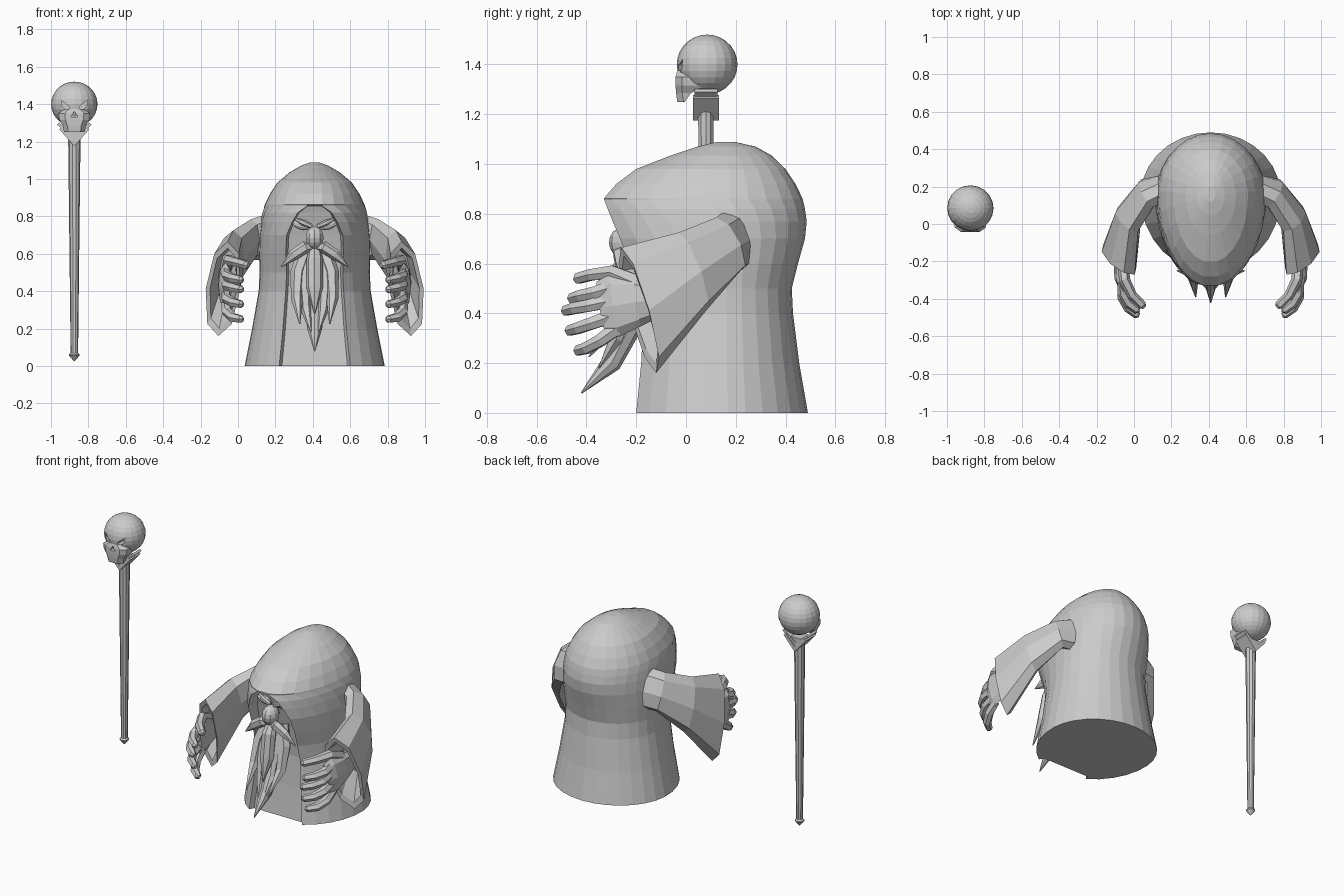
import bpy, bmesh, math
from mathutils import Vector, Matrix

if "Cube" in bpy.data.objects:
    bpy.data.objects.remove(bpy.data.objects["Cube"])

CX = 0.41                      # centre line of the robed figure
SX, SY = -0.875, 0.085         # axis of the staff
grey = bpy.data.materials.new("plain_grey")
grey.diffuse_color = (0.6, 0.6, 0.6, 1)
grey.use_nodes = True
grey.node_tree.nodes["Principled BSDF"].inputs["Base Color"].default_value = grey.diffuse_color


def finish(name, bm):
    bmesh.ops.recalc_face_normals(bm, faces=bm.faces)
    me = bpy.data.meshes.new(name)
    bm.to_mesh(me)
    bm.free()
    me.materials.append(grey)
    ob = bpy.data.objects.new(name, me)
    bpy.context.collection.objects.link(ob)
    return ob


def loft(name, rings):
    """Skin a list of equal-length rings and cap both ends."""
    bm = bmesh.new()
    vs = [[bm.verts.new(p) for p in r] for r in rings]
    n = len(vs[0])
    for a, b in zip(vs, vs[1:]):
        for i in range(n):
            j = (i + 1) % n
            bm.faces.new((a[i], a[j], b[j], b[i]))
    bm.faces.new(vs[0])
    bm.faces.new(vs[-1])
    return finish(name, bm)


def strand(name, pts, sizes, ref, n=6):
    """Tube through points; sizes are (side, other) radii, ref sets the frame."""
    pts = [Vector(p) for p in pts]
    rings = []
    for k, p in enumerate(pts):
        t = (pts[min(k + 1, len(pts) - 1)] - pts[max(k - 1, 0)]).normalized()
        u = t.cross(Vector(ref)).normalized()
        v = t.cross(u)
        a, b = sizes[k]
        rings.append([p + u * a * math.cos(q) + v * b * math.sin(q)
                      for q in (2 * math.pi * i / n for i in range(n))])
    return loft(name, rings)


def ball(name, loc, radii, tilt=0, seg=12, rng=8):
    bm = bmesh.new()
    bmesh.ops.create_uvsphere(bm, u_segments=seg, v_segments=rng, radius=1)
    m = Matrix.Translation(loc) @ Matrix.Rotation(tilt, 4, 'Y') @ Matrix.Diagonal((*radii, 1))
    bmesh.ops.transform(bm, matrix=m, verts=bm.verts)
    return finish(name, bm)


def prism(name, outline, y0, y1):
    """Outline in x and z, extruded along y."""
    return loft(name, [[(x, y, z) for x, z in outline] for y in (y0, y1)])


# Hooded robe: z, half width, front y, back y, opening half width, recess
rows = [
    (0, .375, -.20, .49, .19, .03), (.2, .335, -.18, .455, .17, .03),
    (.4, .30, -.17, .43, .155, .03), (.5, .295, -.19, .425, .15, .04),
    (.6, .298, -.225, .45, .155, .06), (.7, .295, -.265, .478, .15, .075),
    (.77, .288, -.295, .485, .12, .085), (.82, .28, -.315, .478, .09, .09),
    (.855, .27, -.328, .47, .04, .09), (.862, .268, -.33, .468, .04, 0),
    (.92, .24, -.28, .44, .04, 0), (.98, .20, -.20, .40, .035, 0),
    (1.035, .135, -.06, .343, .02, 0), (1.07, .075, .045, .28, .012, 0),
    (1.088, .025, .12, .20, .004, 0)]
rings = []
for z, hw, yf, yb, w, rec in rows:
    cy = .15
    t0 = math.asin(w / hw)
    f, b = (cy - yf) / math.cos(t0), yb - cy
    ring = []
    for i in range(25):
        t = t0 + (2 * math.pi - 2 * t0) * i / 24
        c = math.cos(t)
        ring.append((CX + hw * math.sin(t), cy - c * (f if c > 0 else b), z))
    # sunken panel inside the opening
    for k in (-.92, 0, .92):
        ring.append((CX + k * w, yf + rec, z))
    rings.append(ring)
loft("hooded_robe", rings)

# Nose
ball("nose", (CX, -.25, .685), (.05, .06, .062), seg=10)

# Beard: central and side locks
down = (0, 1, 0)
strand("beard_long_lock", [(CX, -.17, .55), (CX, -.22, .36), (CX, -.30, .2), (CX, -.42, .08)],
       [(.06, .05), (.06, .05), (.04, .04), (.003, .003)], down, 8)
strand("beard_front_lock", [(CX, -.22, .66), (CX, -.265, .57), (CX, -.285, .42), (CX, -.33, .28)],
       [(.025, .025), (.045, .04), (.045, .04), (.003, .003)], down, 8)

for s, side in ((1, "left"), (-1, "right")):
    def P(dx, y, z):
        return Vector((CX + s * dx, y, z))

    # Eye, brow, moustache and beard locks
    ball("eye_" + side, P(.068, -.215, .755), (.055, .018, .026), -s * .25, 10, 6)
    strand("brow_" + side, [P(.015, -.235, .745), P(.06, -.235, .765), P(.115, -.215, .79)],
           [(.012, .012), (.016, .014), (.006, .006)], down)
    strand("moustache_" + side,
           [P(.0, -.24, .64), P(.05, -.265, .635), P(.11, -.26, .595), P(.18, -.25, .53)],
           [(.02, .02), (.032, .03), (.03, .025), (.003, .003)], down)
    strand("beard_outer_lock_" + side,
           [P(.05, -.2, .62), P(.09, -.235, .5), P(.095, -.28, .36), P(.08, -.39, .225)],
           [(.04, .04), (.04, .04), (.032, .032), (.003, .003)], down)
    strand("beard_inner_lock_" + side,
           [P(.03, -.2, .6), P(.055, -.24, .45), P(.045, -.28, .3), P(.02, -.35, .18)],
           [(.04, .04), (.036, .04), (.03, .03), (.003, .003)], down)

    # Flared sleeve: top point, bottom point, sideways half width
    spec = [((.20, .19, .83), (.20, .22, .57), (.04, .06)),
            ((.34, .12, .785), (.34, .21, .565), (.045, .055)),
            ((.435, -.03, .725), (.45, .08, .41), (.065, .035)),
            ((.465, -.26, .665), (.515, -.12, .16), (.09, .04)),
            ((.465, -.25, .63), (.51, -.12, .20), (.07, .032)),
            ((.455, -.12, .62), (.48, -.04, .36), (.045, .02))]
    rings = []
    for top, bot, (ax, ay) in spec:
        c, h = (P(*top) + P(*bot)) / 2, (P(*top) - P(*bot)) / 2
        side_v = Vector((s * ax, ay, 0))
        k = 1 / math.cos(math.pi / 8)
        rings.append([c + h * math.cos(a) * (1.0 if i % 4 == 0 else k * .97)
                      + side_v * math.sin(a) * k * .95
                      for i, a in ((i, math.pi * i / 4) for i in range(8))])
    loft("sleeve_" + side, rings)

    # Hand: palm, thumb and four curled fingers
    up = (0, 0, 1)
    strand("palm_" + side, [P(.47, -.08, .46), P(.48, -.2, .445), P(.48, -.29, .43), P(.465, -.34, .42)],
           [(.035, .06), (.038, .10), (.035, .125), (.025, .11)], up, 8)
    strand("thumb_" + side, [P(.47, -.20, .52), P(.46, -.30, .565), P(.42, -.38, .555),
                             P(.365, -.435, .54), P(.355, -.445, .537)],
           [(.03, .04), (.03, .032), (.026, .026), (.024, .024), (.012, .012)], up)
    for i, (zb, zt, yt) in enumerate([(.51, .46, -.47), (.455, .41, -.495),
                                      (.395, .33, -.48), (.34, .25, -.445)]):
        zm = zb * .45 + zt * .55
        strand("finger_%d_%s" % (i + 1, side),
               [P(.475, -.28, zb), P(.47, yt + .10, zm), P(.44, yt + .045, zt + .01),
                P(.395, yt + .01, zt), P(.382, yt + .005, zt)],
               [(.026, .033), (.028, .028), (.026, .026), (.022, .022), (.011, .011)], up)

# Staff shaft with pointed foot
prof = [(.002, .025), (.028, .055), (.028, .062), (.02, .07), (.026, .6), (.033, 1.21)]
loft("staff_shaft", [[(SX + r * math.cos(a), SY - .005 + r * math.sin(a), z)
                      for a in (math.pi * i / 5 for i in range(10))] for r, z in prof])

# Wedge collar with layered chevrons
for name, w, z0, z1, t, d in (("collar_core", .062, 1.19, 1.262, 0, .04),
                              ("collar_lower_chevron", .08, 1.175, 1.265, .022, .052),
                              ("collar_upper_chevron", .092, 1.205, 1.29, .018, .046)):
    out = [(SX - w, z1), (SX, z0), (SX + w, z1)]
    if t:
        out += [(SX + w - t * .6, z1 + t * .6), (SX, z0 + t * 1.5), (SX - w + t * .6, z1 + t * .6)]
    prism(name, out, SY - .005 - d, SY - .005 + d)

# Skull cranium and jaw
skull = ball("skull", (SX, SY, 1.4), (.124, .122, .12), 0, 20, 14)
jaw = loft("skull_jaw", [
    [(SX + x * w, y0 if abs(x) < .9 else y0 + .025, z) if k else (SX + x * w, y1, z)
     for x, k in ((-1, 0), (-1, 1), (-.6, 1), (.6, 1), (1, 1), (1, 0))]
    for z, w, y0, y1 in ((1.25, .055, -.035, -.005), (1.285, .062, -.04, .02),
                         (1.315, .08, -.042, .08), (1.35, .085, -.042, .08),
                         (1.375, .05, -.035, .06))])

# Socket and nose cutters
cuts = []
for s in (-1, 1):
    cuts.append((skull, "eye_cutter", [(SX + s * x, z) for x, z in
                 ((.022, 1.372), (.035, 1.395), (.07, 1.42), (.066, 1.39), (.045, 1.366))], .03))
cuts.append((jaw, "nose_cutter", [(SX - .018, 1.332), (SX + .018, 1.332), (SX, 1.362)], -.015))
for target, name, out, depth in cuts:
    c = prism(name, out, -.12, depth)
    c.hide_render = True
    c.hide_set(True)
    m = target.modifiers.new("cut", 'BOOLEAN')
    m.operation, m.object, m.solver = 'DIFFERENCE', c, 'EXACT'
